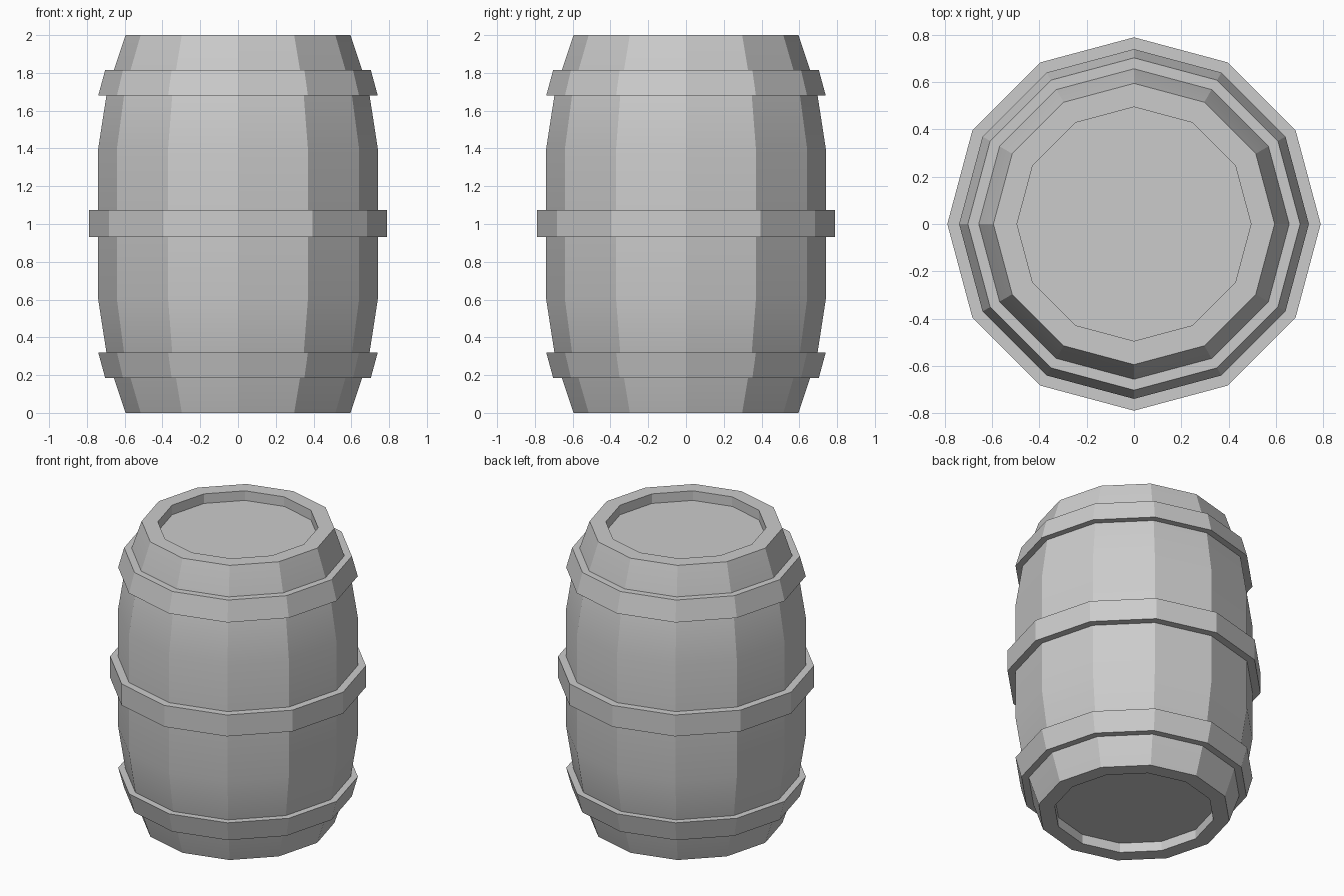
import bpy, bmesh, math

cube = bpy.data.objects.get("Cube")
if cube:
    bpy.data.objects.remove(cube, do_unlink=True)

SIDES = 12

grey = bpy.data.materials.new("plain_grey")
grey.use_nodes = True
colour = (0.6, 0.6, 0.6, 1)
grey.diffuse_color = colour
grey.node_tree.nodes["Principled BSDF"].inputs["Base Color"].default_value = colour


def lathe(name, profile, ring=False):
    """Turn a (radius, height) profile about z; ring closes it on itself, else cap the ends."""
    bm = bmesh.new()
    loops = []
    for r, z in profile:
        angles = [2 * math.pi * i / SIDES for i in range(SIDES)]
        loops.append([bm.verts.new((r * math.cos(a), r * math.sin(a), z)) for a in angles])
    pairs = list(zip(loops, loops[1:]))
    if ring:
        pairs.append((loops[-1], loops[0]))
    else:
        bm.faces.new(loops[0])
        bm.faces.new(loops[-1])
    for low, high in pairs:
        for i in range(SIDES):
            j = (i + 1) % SIDES
            bm.faces.new((low[i], low[j], high[j], high[i]))
    bmesh.ops.recalc_face_normals(bm, faces=bm.faces)
    mesh = bpy.data.meshes.new(name)
    bm.to_mesh(mesh)
    bm.free()
    mesh.materials.append(grey)
    obj = bpy.data.objects.new(name, mesh)
    bpy.context.collection.objects.link(obj)
    bpy.ops.object.select_all(action='DESELECT')
    obj.select_set(True)
    bpy.context.view_layer.objects.active = obj
    # staves and rims stay crisp, the gentle bulge is smooth
    bpy.ops.object.shade_smooth_by_angle(angle=math.radians(20))
    return obj


def flip(profile):
    return [(r, 2 - z) for r, z in reversed(profile)]


# Barrel body with sunken lids at both ends
lower = [(0.495, 0.065), (0.495, 0), (0.595, 0), (0.692, 0.29), (0.74, 0.6)]
lathe("barrel_body", lower + flip(lower))

# Hoops, the outer two flared to follow the staves
upper_hoop = [(0.64, 1.68), (0.74, 1.68), (0.703, 1.815), (0.64, 1.815)]
lathe("upper_hoop", upper_hoop, ring=True)
lathe("lower_hoop", flip(upper_hoop), ring=True)
lathe("middle_hoop", [(0.71, 0.93), (0.79, 0.93), (0.79, 1.075), (0.71, 1.075)], ring=True)
